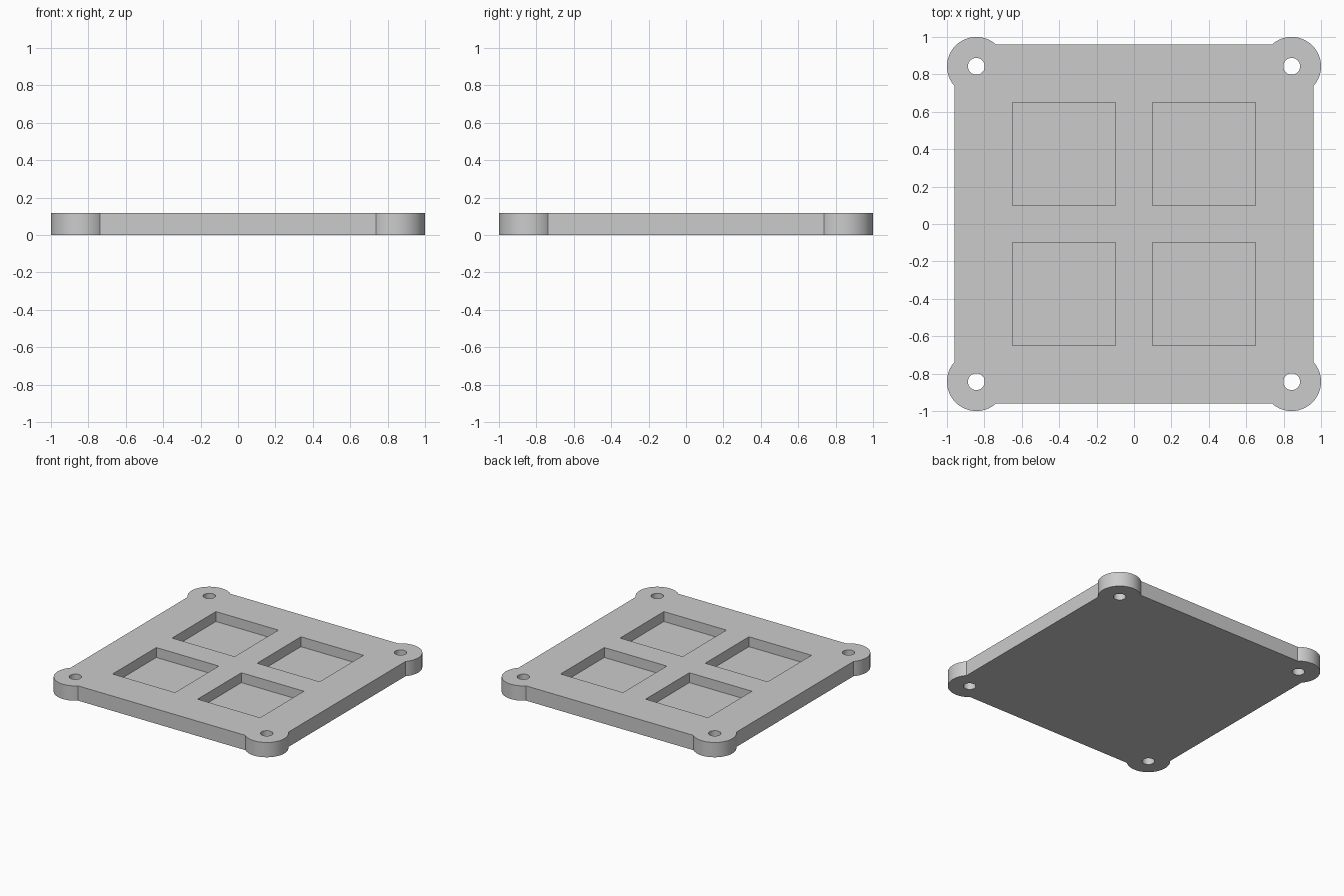
import bpy, bmesh
from math import acos, cos, sin, pi

cube = bpy.data.objects.get("Cube")
if cube:
    bpy.data.objects.remove(cube, do_unlink=True)

HEIGHT = 0.118        # plate thickness
PLATE = 0.96          # half width of the plate
EAR = 0.157           # radius of the corner ears
EAR_POS = 1 - EAR     # centre of ears and screw holes
HOLE = 0.045
POCKET, POCKET_POS, POCKET_DEPTH = 0.551, 0.375, 0.079
CORNERS = [(x, y) for x in (-1, 1) for y in (-1, 1)]

grey = bpy.data.materials.new("grey plastic")
grey.use_nodes = True
colour = (0.6, 0.6, 0.6, 1)
grey.diffuse_color = colour
grey.node_tree.nodes["Principled BSDF"].inputs["Base Color"].default_value = colour


def prism(name, outline, bottom, top):
    """Extrude a closed outline between two heights."""
    bm = bmesh.new()
    face = bm.faces.new([bm.verts.new((x, y, bottom)) for x, y in outline])
    new = bmesh.ops.extrude_face_region(bm, geom=[face])["geom"]
    bmesh.ops.translate(bm, vec=(0, 0, top - bottom),
                        verts=[v for v in new if isinstance(v, bmesh.types.BMVert)])
    bmesh.ops.recalc_face_normals(bm, faces=bm.faces)
    mesh = bpy.data.meshes.new(name)
    bm.to_mesh(mesh)
    bm.free()
    mesh.materials.append(grey)
    obj = bpy.data.objects.new(name, mesh)
    bpy.context.collection.objects.link(obj)
    return obj


def arc(cx, cy, radius, start, end, steps):
    angles = [start + (end - start) * i / steps for i in range(steps + 1)]
    return [(cx + radius * cos(a), cy + radius * sin(a)) for a in angles]


# Plate outline: one round ear per corner, joined by straight edges
overlap = acos((PLATE - EAR_POS) / EAR)
outline = []
for quarter in range(4):
    turn = quarter * pi / 2
    cx = EAR_POS * (cos(turn) - sin(turn))
    cy = EAR_POS * (sin(turn) + cos(turn))
    outline += arc(cx, cy, EAR, turn - overlap, turn + pi / 2 + overlap, 48)
plate = prism("base_plate", outline, 0, HEIGHT)

# Cutters: four square pockets and four through holes
cutters = []
for sx, sy in CORNERS:
    h = POCKET / 2
    square = [(sx * POCKET_POS + x, sy * POCKET_POS + y)
              for x, y in ((-h, -h), (h, -h), (h, h), (-h, h))]
    cutters.append(prism("pocket_cutter", square, HEIGHT - POCKET_DEPTH, HEIGHT + 0.1))
    ring = arc(sx * EAR_POS, sy * EAR_POS, HOLE, 0, 2 * pi, 48)[:-1]
    cutters.append(prism("hole_cutter", ring, -0.1, HEIGHT + 0.1))

bpy.context.view_layer.objects.active = plate
plate.select_set(True)
for cutter in cutters:
    cut = plate.modifiers.new("cut", "BOOLEAN")
    cut.operation = "DIFFERENCE"
    cut.solver = "EXACT"
    cut.object = cutter
    bpy.ops.object.modifier_apply(modifier=cut.name)
    bpy.data.objects.remove(cutter, do_unlink=True)

# Smooth curved walls, crisp edges
bpy.ops.object.shade_smooth_by_angle(angle=pi / 6)
